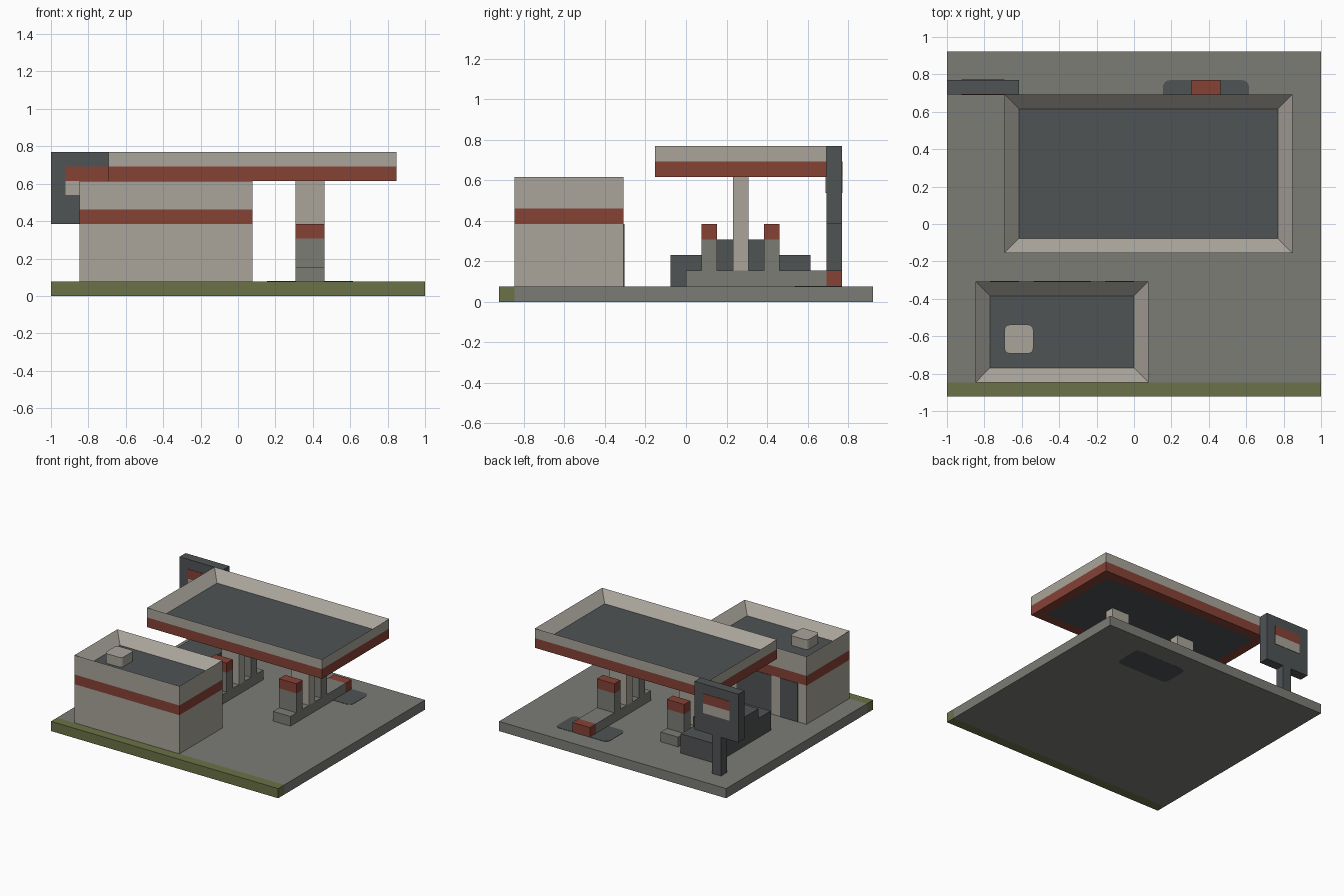
import bpy
import bmesh
from mathutils import Vector

U = 1 / 13  # one grid step of the model

if "Cube" in bpy.data.objects:
    bpy.data.objects.remove(bpy.data.objects["Cube"], do_unlink=True)


def material(name, rgb):
    mat = bpy.data.materials.new(name)
    mat.use_nodes = True
    colour = (*rgb, 1)
    mat.diffuse_color = colour
    mat.node_tree.nodes["Principled BSDF"].inputs["Base Color"].default_value = colour
    return mat


CREAM = material("warm_cream", (.40, .375, .33))
GREY = material("concrete_grey", (.20, .203, .18))
DARK = material("dark_slate", (.08, .087, .091))
RED = material("brick_red", (.24, .054, .036))
GREEN = material("grass_green", (.145, .165, .063))


def block_mesh(x, y, z):
    bm = bmesh.new()
    bmesh.ops.create_cube(bm, size=1)
    for v in bm.verts:
        v.co = [r[0] + (c + .5) * (r[1] - r[0]) for c, r in zip(v.co, (x, y, z))]
    return bm


def finish(bm, name, *mats):
    bmesh.ops.scale(bm, vec=(U, U, U), verts=bm.verts)
    mesh = bpy.data.meshes.new(name)
    bm.to_mesh(mesh)
    bm.free()
    for mat in mats:
        mesh.materials.append(mat)
    obj = bpy.data.objects.new(name, mesh)
    bpy.context.collection.objects.link(obj)
    return obj


def block(name, x, y, z, mat, round_by=0):
    """Box given by its ranges, with optional rounded upright edges."""
    bm = block_mesh(x, y, z)
    if round_by:
        upright = [e for e in bm.edges
                   if abs(e.verts[0].co.z - e.verts[1].co.z) > 1e-4]
        bmesh.ops.bevel(bm, geom=upright, offset=round_by, segments=4,
                        profile=.5, affect='EDGES')
    return finish(bm, name, mat)


def banded(name, x, y, z, band, main, well=False, soffit=False):
    """Box with a red band, an optional sunken dark roof and dark underside."""
    bm = block_mesh(x, y, z)
    for h in band:
        if z[0] < h < z[1]:
            bmesh.ops.bisect_plane(bm, geom=bm.verts[:] + bm.edges[:] + bm.faces[:],
                                   plane_co=(0, 0, h), plane_no=(0, 0, 1))
    panels = []
    for wanted, direction, depth in ((well, 1, 1), (soffit, -1, 0)):
        if wanted:
            face = next(f for f in bm.faces if f.normal.z * direction > .9)
            bmesh.ops.inset_region(bm, faces=[face], thickness=1, use_even_offset=True)
            bmesh.ops.translate(bm, vec=Vector((0, 0, -depth)), verts=face.verts)
            panels.append(face)
    for f in bm.faces:
        h = f.calc_center_median().z
        f.material_index = int(band[0] <= h <= band[1])
    for f in panels:
        f.material_index = 2
    return finish(bm, name, main, RED, DARK)


# Ground
block("forecourt", (-13, 13), (-11, 12), (0, 1), GREY)
block("grass_strip", (-13, 13), (-12, -11), (0, 1), GREEN)
block("ground_patch", (2, 8), (7, 10), (-.01, 1.03), DARK, .5)

# Shop
banded("shop", (-11, 1), (-11, -4), (1, 8), (5, 6), CREAM, well=True)
block("roof_vent", (-9, -7), (-9, -7), (7, 8), CREAM, .35)
for name, x in (("shop_door", (-10, -8)), ("shop_window", (-7, -3)),
                ("side_window", (-2, 0))):
    block(name, x, (-4.05, -3.95), (1, 5), DARK)

# Canopy
banded("canopy", (-9, 11), (-2, 9), (8, 10), (8, 9), CREAM, well=True, soffit=True)

# Pump islands
for side, x, end in (("left", (4, 6), 9), ("right", (-4, -2), 7)):
    block(side + "_island", x, (0, end), (1, 2), GREY)
    block(side + "_column", x, (3, 4), (2, 8), CREAM)
    for place, y in (("front", 1), ("back", 5)):
        banded(f"{side}_{place}_pump", x, (y, y + 1), (2, 5), (4, 5), GREY)
block("island_bumper", (4, 6), (9, 10), (1, 2), RED)

# Parked car
block("car_body", (-9, -5), (-1, 8), (1, 3), DARK)
block("car_cabin", (-9, -5), (1, 6), (3, 4), DARK)

# Roadside sign
block("sign_post", (-11, -10), (9, 10), (1, 5), DARK)
block("sign_board", (-13, -8), (9, 10), (5, 10), DARK)
for place, y in (("front", 9), ("back", 10)):
    block(place + "_sign_red_panel", (-12, -9), (y - .04, y + .04), (8, 9), RED)
    block(place + "_sign_cream_panel", (-12, -9), (y - .04, y + .04), (7, 8), CREAM)
